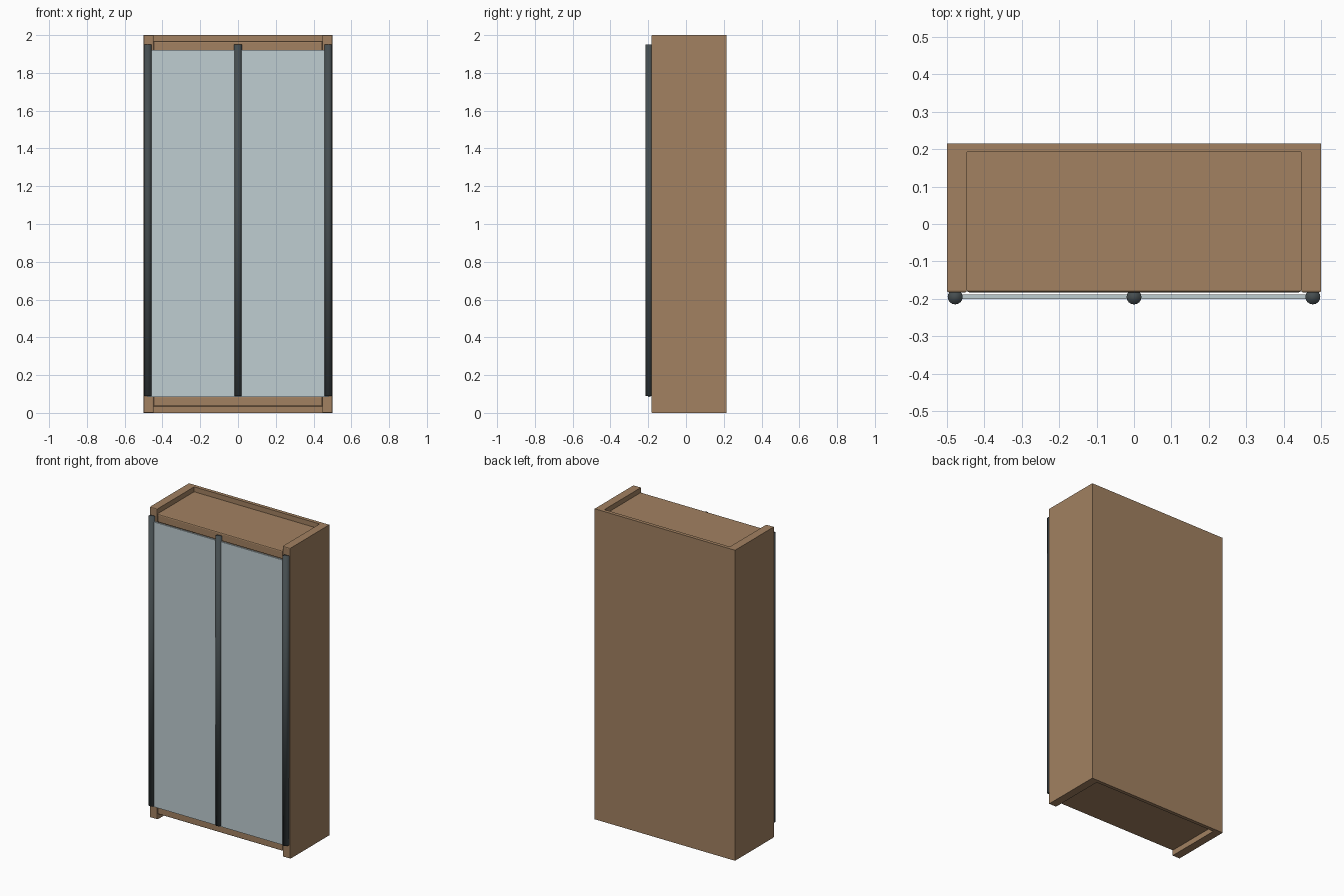
import bpy
import bmesh
from mathutils import Vector

default = bpy.data.objects.get("Cube")
if default:
    bpy.data.objects.remove(default, do_unlink=True)


def material(name, rgb):
    mat = bpy.data.materials.new(name)
    mat.use_nodes = True
    mat.diffuse_color = (*rgb, 1)
    mat.node_tree.nodes["Principled BSDF"].inputs["Base Color"].default_value = (*rgb, 1)
    return mat


wood = material("brown wood", (0.36, 0.22, 0.12))
glass = material("pale blue glass", (0.52, 0.61, 0.64))
metal = material("dark grey metal", (0.06, 0.075, 0.08))


def finish(name, bm, mat):
    mesh = bpy.data.meshes.new(name)
    bm.to_mesh(mesh)
    bm.free()
    mesh.materials.append(mat)
    obj = bpy.data.objects.new(name, mesh)
    bpy.context.collection.objects.link(obj)
    return obj


def board(name, low, high, mat, chamfer=0):
    """Box between two corners, with its front edges optionally chamfered."""
    low, high = Vector(low), Vector(high)
    bm = bmesh.new()
    bmesh.ops.create_cube(bm, size=1)
    for v in bm.verts:
        v.co = (low + high) / 2 + v.co * (high - low)
    if chamfer:
        edges = [e for e in bm.edges
                 if all(abs(v.co.y - low.y) < 1e-5 for v in e.verts)]
        bmesh.ops.bevel(bm, geom=edges, offset=chamfer, segments=2,
                        profile=0.5, affect='EDGES')
    return finish(name, bm, mat)


def pole(name, x):
    """Round upright, softly shaded over its end caps."""
    bm = bmesh.new()
    bmesh.ops.create_cone(bm, cap_ends=True, segments=16, radius1=0.02,
                          radius2=0.02, depth=1.86)
    bmesh.ops.translate(bm, verts=bm.verts, vec=(x, -0.195, 1.02))
    for f in bm.faces:
        f.smooth = True
    return finish(name, bm, metal)


FRONT, BACK = -0.183, 0.215
INNER_BACK, INNER_X = 0.192, 0.447

# Carcass: back, sides, top and bottom boards
board("back_panel", (-INNER_X, INNER_BACK, 0), (INNER_X, BACK, 2), wood)
board("left_side", (INNER_X, FRONT, 0), (0.5, BACK, 2), wood, 0.005)
board("right_side", (-0.5, FRONT, 0), (-INNER_X, BACK, 2), wood, 0.005)
for name, z in (("bottom_board", 0.035), ("top_board", 1.915)):
    board(name, (-INNER_X, FRONT, z), (INNER_X, INNER_BACK, z + 0.053), wood, 0.007)

# Glass doors
board("left_door", (0, -0.2, 0.085), (0.478, -0.189, 1.92), glass)
board("right_door", (-0.478, -0.2, 0.085), (0, -0.189, 1.92), glass)

# Door poles
for name, x in (("left_pole", 0.478), ("middle_pole", 0), ("right_pole", -0.478)):
    pole(name, x)
